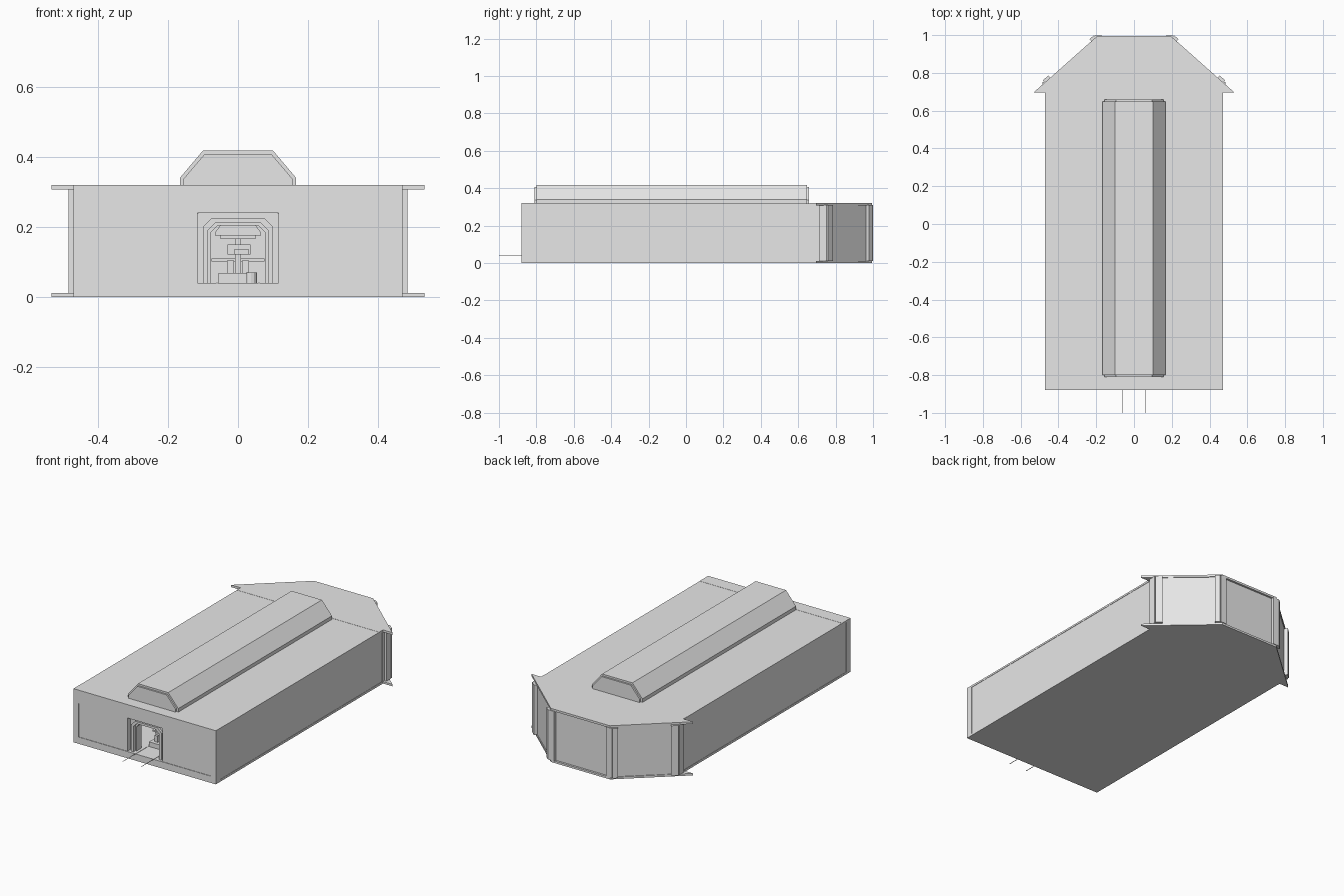
import bpy, bmesh, math
from mathutils import Vector

if "Cube" in bpy.data.objects:
    bpy.data.objects.remove(bpy.data.objects["Cube"])

GREY = bpy.data.materials.new("light_grey")
GREY.use_nodes = True
GREY.diffuse_color = (0.8, 0.8, 0.8, 1)
GREY.node_tree.nodes["Principled BSDF"].inputs["Base Color"].default_value = (0.8, 0.8, 0.8, 1)


def finish(name, bm):
    bmesh.ops.recalc_face_normals(bm, faces=bm.faces[:])
    mesh = bpy.data.meshes.new(name)
    bm.to_mesh(mesh)
    bm.free()
    mesh.materials.append(GREY)
    ob = bpy.data.objects.new(name, mesh)
    bpy.context.collection.objects.link(ob)
    return ob


def prism(name, pts, lo, hi, upright=False):
    """Extrude an outline: a plan along z, or an upright xz outline along y."""
    bm = bmesh.new()
    place = (lambda p, t: (p[0], t, p[1])) if upright else (lambda p, t: (p[0], p[1], t))
    face = bm.faces.new([bm.verts.new(place(p, lo)) for p in pts])
    ext = bmesh.ops.extrude_face_region(bm, geom=[face])
    move = Vector(place((0, 0), hi - lo))
    bmesh.ops.translate(bm, vec=move, verts=[v for v in ext["geom"] if isinstance(v, bmesh.types.BMVert)])
    return finish(name, bm)


def box(name, x0, x1, y0, y1, z0, z1):
    return prism(name, [(x0, y0), (x1, y0), (x1, y1), (x0, y1)], z0, z1)


def both_sides(name, x0, x1, *rest):
    box("left_" + name, x0, x1, *rest)
    box("right_" + name, -x1, -x0, *rest)


def mirrored(half):
    return half + [(-x, y) for x, y in reversed(half)]


def arch_line(w, top, cut):
    return mirrored([(w, 0.04), (w, top - cut), (w - cut, top)])


def arch(name, outer, inner, y0, y1):
    prism(name, arch_line(*outer) + arch_line(*inner)[::-1], y0, y1, True)


W, FRONT, H = 0.47, -0.88, 0.32

# Floor, roof and long walls
box("base_slab", -W, W, FRONT, 0.70, 0, 0.013)
box("hall_floor", -0.44, 0.44, -0.87, 0.69, 0.013, 0.04)
both_sides("side_wall", 0.44, W - 0.002, FRONT + 0.004, 0.70, 0.013, 0.31)
box("front_roof", -W, W, FRONT, -0.80, 0.308, H)
box("main_roof", -W, W, -0.80, 0.66, 0.308, H - 0.001)
box("rear_roof", -W, W, 0.66, 0.70, 0.308, H)
box("hall_back_wall", -0.44, 0.44, 0.66, 0.69, 0.04, 0.31)

# Front wall with framed panels around the doorway
both_sides("front_panel", 0.115, 0.44, FRONT + 0.003, -0.84, 0.013, 0.24)
both_sides("corner_post", 0.435, W, FRONT, -0.84, 0.013, 0.308)
both_sides("bottom_band", 0.115, 0.435, FRONT, -0.86, 0.013, 0.04)
box("front_lintel", -0.435, 0.435, FRONT, -0.84, 0.24, 0.308)
box("door_sill", -0.115, 0.115, FRONT, -0.84, 0.013, 0.04)

# Stepped arch inside the doorway
arch("arch_backing", (0.115, 0.24, 0.001), (0.098, 0.223, 0.025), -0.85, -0.82)
arch("arch_outer", (0.10, 0.226, 0.026), (0.085, 0.213, 0.022), -0.865, -0.81)
arch("arch_inner", (0.086, 0.214, 0.022), (0.077, 0.204, 0.019), -0.845, -0.80)

# Rails leading out of the doorway
both_sides("rail", 0.0585, 0.0615, -1.0, -0.6, 0.040, 0.0415)

# Machine standing in the hall
box("machine_plinth", -0.055, 0.025, -0.76, -0.66, 0.04, 0.068)
both_sides("machine_leg", 0.012, 0.032, -0.74, -0.68, 0.068, 0.105)
box("machine_bed", -0.075, 0.075, -0.70, -0.66, 0.102, 0.110)
box("machine_column", -0.008, 0.008, -0.72, -0.70, 0.068, 0.165)
box("machine_head", -0.03, 0.035, -0.74, -0.68, 0.122, 0.15)
box("machine_arm", -0.012, 0.032, -0.76, -0.74, 0.122, 0.135)
prism("machine_hood", mirrored([(0.065, 0.175), (0.065, 0.185), (0.05, 0.205)]), -0.76, -0.66, True)
box("hood_rim", -0.05, 0.05, -0.75, -0.67, 0.165, 0.176)
bm = bmesh.new()
bmesh.ops.create_cone(bm, cap_ends=True, segments=12, radius1=0.017, radius2=0.017, depth=0.03)
bmesh.ops.translate(bm, vec=(0.037, -0.73, 0.055), verts=bm.verts)
finish("machine_drum", bm)

# Raised roof ridge with inset end caps
prism("roof_ridge", mirrored([(0.166, H - 0.005), (0.166, 0.34), (0.10, 0.418)]), -0.80, 0.648, True)
prism("ridge_end_caps", mirrored([(0.155, H - 0.005), (0.155, 0.338), (0.096, 0.407)]), -0.81, 0.658, True)

# Angled rear bay: walls between two flared plates
corner, tip = Vector((W, 0.745)), Vector((0.2, 0.983))
prism("bay_wall", mirrored([(W, 0.69), tuple(corner), tuple(tip)]), 0.012, 0.309)
flare = mirrored([(0.533, 0.695), (0.195, 0.995)])
prism("bay_bottom_plate", flare, 0, 0.012)
prism("bay_top_plate", flare, 0.307, H)


def pilaster(name, start, end, thick=0.014):
    """Thin upright strip standing proud of a wall, on both sides."""
    d = (end - start).normalized()
    n = Vector((d.y, -d.x)) * thick
    pts = [tuple(start), tuple(start + n), tuple(end + n), tuple(end)]
    prism("left_" + name, pts, 0.012, 0.309)
    prism("right_" + name, [(-x, y) for x, y in pts], 0.012, 0.309)


# Pilasters at the bay corners
along = (tip - corner).normalized()
pilaster("side_pilaster", Vector((W, 0.71)), Vector((W, 0.752)))
pilaster("slope_front_pilaster", corner, corner + along * 0.04, 0.02)
pilaster("slope_back_pilaster", tip - along * 0.03, tip, 0.02)
pilaster("back_pilaster", tip + Vector((0.01, 0)), tip - Vector((0.03, 0)), 0.016)
